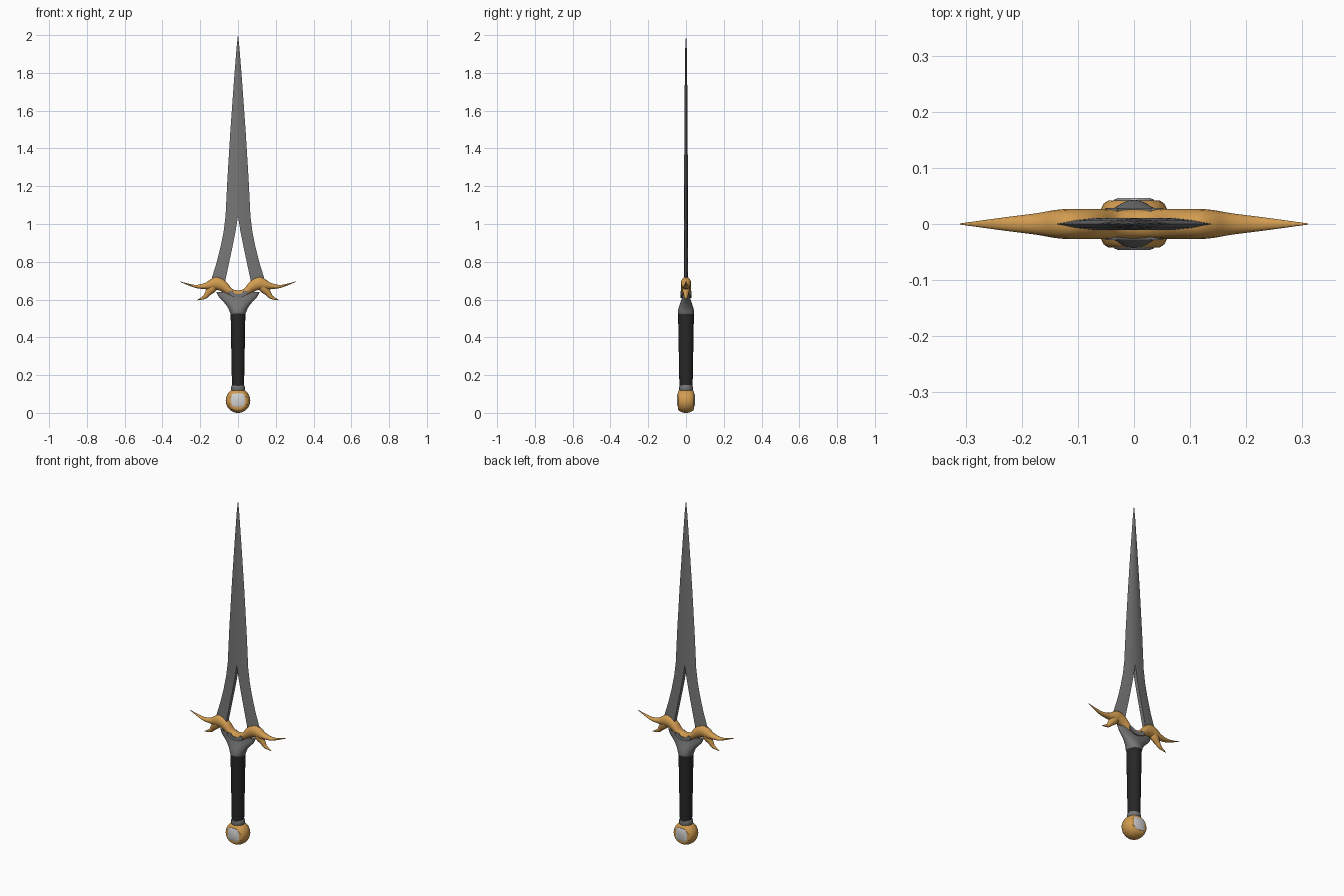
import bpy, bmesh, math

if "Cube" in bpy.data.objects:
    bpy.data.objects.remove(bpy.data.objects["Cube"])


def material(name, r, g, b):
    m = bpy.data.materials.new(name)
    m.diffuse_color = (r, g, b, 1)
    m.use_nodes = True
    m.node_tree.nodes["Principled BSDF"].inputs["Base Color"].default_value = m.diffuse_color
    return m


STEEL = material("steel", 0.18, 0.18, 0.18)
GOLD = material("gold", 0.64, 0.33, 0.08)
LEATHER = material("dark leather", 0.02, 0.02, 0.02)
GEM = material("pale gem", 0.65, 0.65, 0.65)


def finish(bm, name, mat, angle=40):
    bmesh.ops.recalc_face_normals(bm, faces=bm.faces)
    me = bpy.data.meshes.new(name)
    bm.to_mesh(me)
    bm.free()
    ob = bpy.data.objects.new(name, me)
    bpy.context.collection.objects.link(ob)
    me.materials.append(mat)
    bpy.ops.object.select_all(action='DESELECT')
    ob.select_set(True)
    bpy.context.view_layer.objects.active = ob
    bpy.ops.object.shade_smooth_by_angle(angle=math.radians(angle))
    return ob


def loft(bm, rings):
    """Skin a list of closed point rings and cap the ends."""
    vs = [[bm.verts.new(p) for p in ring] for ring in rings]
    n = len(vs[0])
    for a, b in zip(vs, vs[1:]):
        for i in range(n):
            j = (i + 1) % n
            bm.faces.new((a[i], a[j], b[j], b[i]))
    bm.faces.new(vs[0])
    bm.faces.new(vs[-1])


def smooth_rows(rows, steps=4):
    """Catmull-Rom resampling of rows of numbers."""
    out = []
    for k in range(len(rows) - 1):
        p0, p1 = rows[max(k - 1, 0)], rows[k]
        p2, p3 = rows[k + 1], rows[min(k + 2, len(rows) - 1)]
        for s in range(steps):
            t = s / steps
            out.append([b + 0.5 * t * (c - a + t * (2*a - 5*b + 4*c - d + t * (3*(b - c) + d - a)))
                        for a, b, c, d in zip(p0, p1, p2, p3)])
    return out + [rows[-1]]


def round_z(z, rx, ry, n=24):
    return [(rx * math.cos(2*math.pi*i/n), ry * math.sin(2*math.pi*i/n), z) for i in range(n)]


# Blade: z, outer half width, inner half gap, half thickness
blade_rows = [(0.66, 0.150, 0.075, 0.011), (0.72, 0.137, 0.063, 0.011), (0.80, 0.112, 0.046, 0.011),
              (0.88, 0.092, 0.029, 0.011), (0.96, 0.076, 0.013, 0.011), (1.04, 0.066, 0.0, 0.011),
              (1.24, 0.056, 0.0, 0.010), (1.50, 0.040, 0.0, 0.0085), (1.75, 0.022, 0.0, 0.0065),
              (1.93, 0.008, 0.0, 0.004), (2.0, 0.0004, 0.0, 0.0004)]
bm = bmesh.new()
for s in (-1, 1):
    rows = []
    for z, o, i, t in blade_rows:
        m = (o + i) / 2
        rows.append([(s*i, -t, z), (s*m, -t*0.65, z), (s*o, 0, z), (s*m, t*0.65, z), (s*i, t, z)])
    loft(bm, rows)
# open the hidden wall where both halves meet, then weld the ridge
inner = [f for f in bm.faces if all(abs(v.co.x) < 1e-6 for v in f.verts)]
bmesh.ops.delete(bm, geom=inner, context='FACES')
bmesh.ops.remove_doubles(bm, verts=bm.verts, dist=1e-5)
finish(bm, "blade", STEEL, 30)

# Crossguard: x, top z, bottom z, half depth
half = smooth_rows([(0, 0.648, 0.608, 0.026), (0.03, 0.656, 0.612, 0.026), (0.06, 0.692, 0.626, 0.027),
                    (0.085, 0.712, 0.642, 0.027), (0.115, 0.720, 0.652, 0.027), (0.14, 0.711, 0.652, 0.025),
                    (0.175, 0.688, 0.655, 0.019), (0.23, 0.678, 0.663, 0.012), (0.31, 0.697, 0.695, 0.001)])
full = [(-x, t, b, d) for x, t, b, d in half[:0:-1]] + half
bm = bmesh.new()
rings = []
for x, t, b, d in full:
    rings.append([(x, d * math.cos(a), (t + b)/2 + (t - b)/2 * math.sin(a))
                  for a in [2*math.pi*i/16 for i in range(16)]])
loft(bm, rings)
finish(bm, "crossguard", GOLD, 60)

# Hooked spurs under the guard: x, z, half width, half depth
spur = smooth_rows([(0.125, 0.68, 0.028, 0.022), (0.142, 0.655, 0.024, 0.020), (0.160, 0.633, 0.016, 0.014),
                    (0.178, 0.612, 0.010, 0.009), (0.217, 0.597, 0.001, 0.001)])
for s, side in ((-1, "left"), (1, "right")):
    bm = bmesh.new()
    rings = []
    for k, (x, z, w, d) in enumerate(spur):
        p, q = spur[max(k-1, 0)], spur[min(k+1, len(spur)-1)]
        dx, dz = q[0] - p[0], q[1] - p[1]
        ln = math.hypot(dx, dz)
        rings.append([(s*(x - dz/ln*w*math.cos(a)), d*math.sin(a), z + dx/ln*w*math.cos(a))
                      for a in [2*math.pi*i/12 for i in range(12)]])
    loft(bm, rings)
    finish(bm, "spur_" + side, GOLD, 60)

# Steel inlays on both faces of the guard
shape = [(0.0, 0.630), (0.016, 0.632), (0.03, 0.645), (0.052, 0.645), (0.046, 0.624), (0.02, 0.612), (0.0, 0.609)]
outline = shape + [(-x, z) for x, z in shape[-2:0:-1]]
for s, side in ((-1, "front"), (1, "back")):
    bm = bmesh.new()
    loft(bm, [[(x, s*y, z) for x, z in outline] for y in (0.020, 0.0285)])
    finish(bm, "inlay_" + side, STEEL)

# Flared steel collar under the guard
bm = bmesh.new()
loft(bm, [round_z(*r) for r in smooth_rows(
    [(0.518, 0.036, 0.038), (0.530, 0.042, 0.043), (0.555, 0.052, 0.039), (0.585, 0.074, 0.029),
     (0.612, 0.100, 0.021), (0.640, 0.115, 0.017)], 3)])
finish(bm, "collar", STEEL)

# Leather grip
bm = bmesh.new()
loft(bm, [round_z(0.14, 0.032, 0.035), round_z(0.30, 0.035, 0.038), round_z(0.525, 0.039, 0.042)])
finish(bm, "grip", LEATHER)

# Steel ring between grip and pommel
bm = bmesh.new()
loft(bm, [round_z(0.115, 0.032, 0.032), round_z(0.122, 0.036, 0.036),
          round_z(0.140, 0.036, 0.036), round_z(0.147, 0.032, 0.034)])
finish(bm, "grip_ring", STEEL)

# Pommel: ball with flattened front and back
bm = bmesh.new()
bmesh.ops.create_uvsphere(bm, u_segments=32, v_segments=20, radius=0.065)
for v in bm.verts:
    v.co.y = max(-0.042, min(0.042, v.co.y))
    v.co.z += 0.065
finish(bm, "pommel", GOLD)

# Rounded square gems on both faces of the pommel
def squircle(r, y, n=24):
    pts = []
    for i in range(n):
        c, s = math.cos(2*math.pi*i/n), math.sin(2*math.pi*i/n)
        k = r / (c**4 + s**4) ** 0.25
        pts.append((k*c, y, 0.068 + k*s))
    return pts


for s, side in ((-1, "front"), (1, "back")):
    bm = bmesh.new()
    loft(bm, [squircle(0.036, s*0.036), squircle(0.036, s*0.043), squircle(0.028, s*0.0465)])
    finish(bm, "gem_" + side, GEM)
